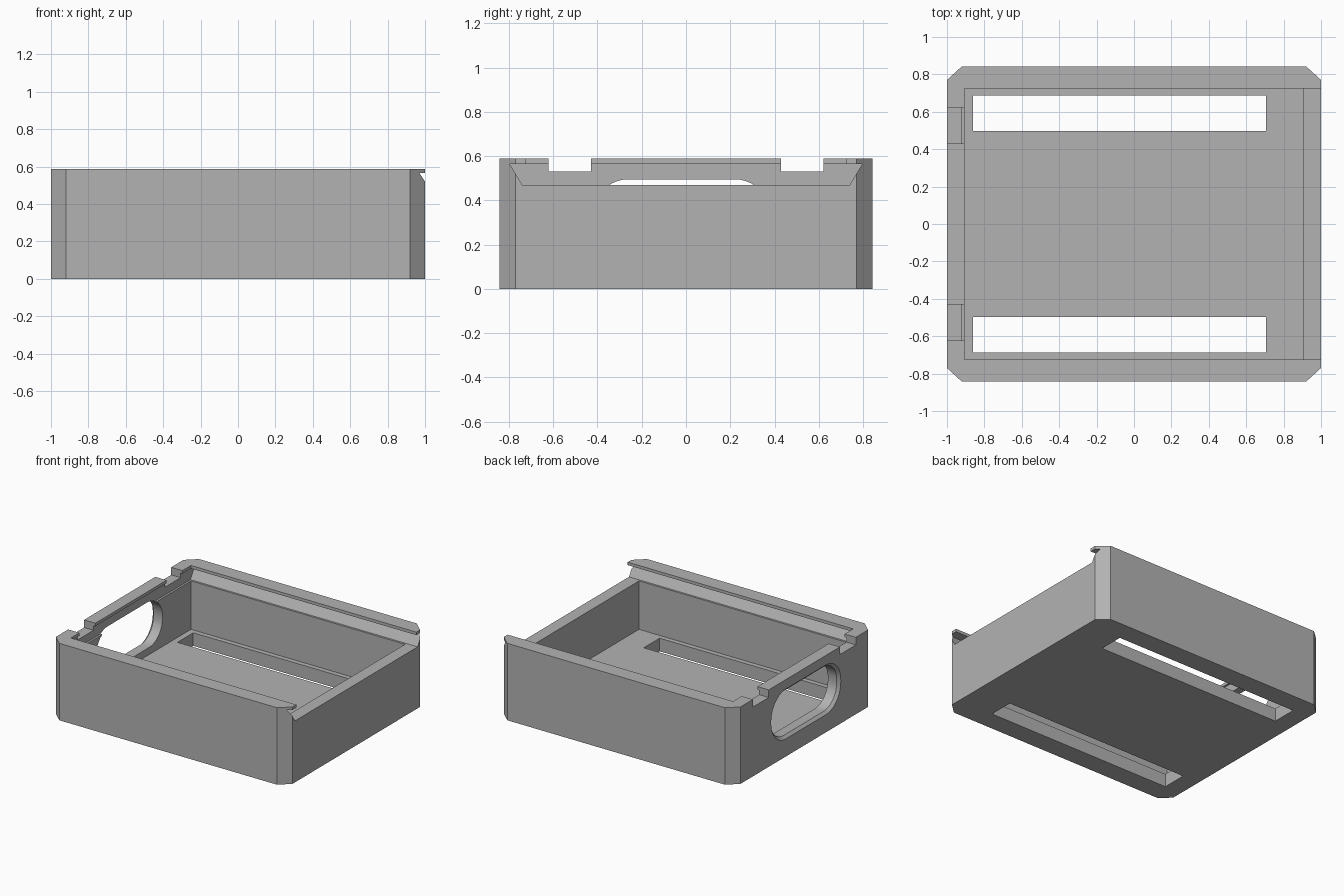
import bpy, bmesh, math
from mathutils import Vector

old = bpy.data.objects.get("Cube")
if old:
    bpy.data.objects.remove(old, do_unlink=True)

grey = bpy.data.materials.new("plain grey")
grey.use_nodes = True
grey.diffuse_color = (0.45, 0.45, 0.45, 1)
grey.node_tree.nodes["Principled BSDF"].inputs["Base Color"].default_value = grey.diffuse_color


def loft(name, start, end):
    """Closed solid between two matching outlines of 3D points."""
    bm = bmesh.new()
    a = [bm.verts.new(p) for p in start]
    b = [bm.verts.new(p) for p in end]
    bm.faces.new(a)
    bm.faces.new(b)
    for i in range(len(a)):
        j = (i + 1) % len(a)
        bm.faces.new((a[i], a[j], b[j], b[i]))
    bmesh.ops.recalc_face_normals(bm, faces=bm.faces)
    mesh = bpy.data.meshes.new(name)
    bm.to_mesh(mesh)
    bm.free()
    mesh.materials.append(grey)
    obj = bpy.data.objects.new(name, mesh)
    bpy.context.collection.objects.link(obj)
    return obj


def box(name, x0, x1, y0, y1, z0, z1):
    ring = [(x0, y0), (x1, y0), (x1, y1), (x0, y1)]
    return loft(name, [(x, y, z0) for x, y in ring], [(x, y, z1) for x, y in ring])


def rounded(x, half_y, z0, z1, r, mid_y=-0.02, steps=10):
    """Rounded rectangle standing in the plane at x."""
    pts = []
    corners = [(half_y - r, z1 - r), (r - half_y, z1 - r), (r - half_y, z0 + r), (half_y - r, z0 + r)]
    for q, (cy, cz) in enumerate(corners):
        for s in range(steps + 1):
            t = math.pi / 2 * (q + s / steps)
            pts.append(Vector((x, mid_y + cy + r * math.cos(t), cz + r * math.sin(t))))
    return pts


# Tray body with chamfered upright corners
HX, HY, TOP = 1.0, 0.843, 0.588
CX, CY = 0.92, 0.77
octagon = [(CX, -HY), (HX, -CY), (HX, CY), (CX, HY), (-CX, HY), (-HX, CY), (-HX, -CY), (-CX, -HY)]
tray = loft("tray", [(x, y, 0) for x, y in octagon], [(x, y, TOP) for x, y in octagon])

# Cavity and the sliding-lid groove, open on the left end
cutters = [box("cavity_cutter", -0.905, 0.905, -0.725, 0.725, 0.1, 0.7),
           box("lid_opening_cutter", -0.905, 1.2, -0.725, 0.725, 0.5, 0.7)]
groove = [(-0.74, 0.47), (0.74, 0.47), (0.797, 0.565), (-0.797, 0.565)]
cutters.append(loft("groove_cutter", [(-0.92, y, z) for y, z in groove], [(1.2, y, z) for y, z in groove]))

# Floor slots and notches in the end wall
for side in (-1, 1):
    y0, y1 = sorted((side * 0.497, side * 0.688))
    cutters.append(box("floor_slot_cutter", -0.86, 0.705, y0, y1, -0.1, 0.2))
    y0, y1 = sorted((side * 0.43, side * 0.622))
    cutters.append(box("notch_cutter", -1.1, -0.85, y0, y1, 0.53, 0.7))

# Rounded window in the end wall, with a chamfer on the outer edge
cutters.append(loft("window_cutter", rounded(-1.1, 0.4, 0.155, 0.495, 0.16), rounded(-0.85, 0.4, 0.155, 0.495, 0.16)))
cutters.append(loft("window_chamfer_cutter", rounded(-1.01, 0.43, 0.125, 0.525, 0.19),
                    rounded(-0.97, 0.39, 0.165, 0.485, 0.15)))

bpy.context.view_layer.objects.active = tray
for cutter in cutters:
    cutter.hide_render = True
    mod = tray.modifiers.new("cut", "BOOLEAN")
    mod.operation = "DIFFERENCE"
    mod.solver = "EXACT"
    mod.object = cutter
    bpy.ops.object.modifier_apply(modifier=mod.name)
    bpy.data.objects.remove(cutter, do_unlink=True)

# Smooth only the window's round corners
bpy.ops.object.select_all(action="DESELECT")
tray.select_set(True)
bpy.ops.object.shade_smooth_by_angle(angle=math.radians(25))
